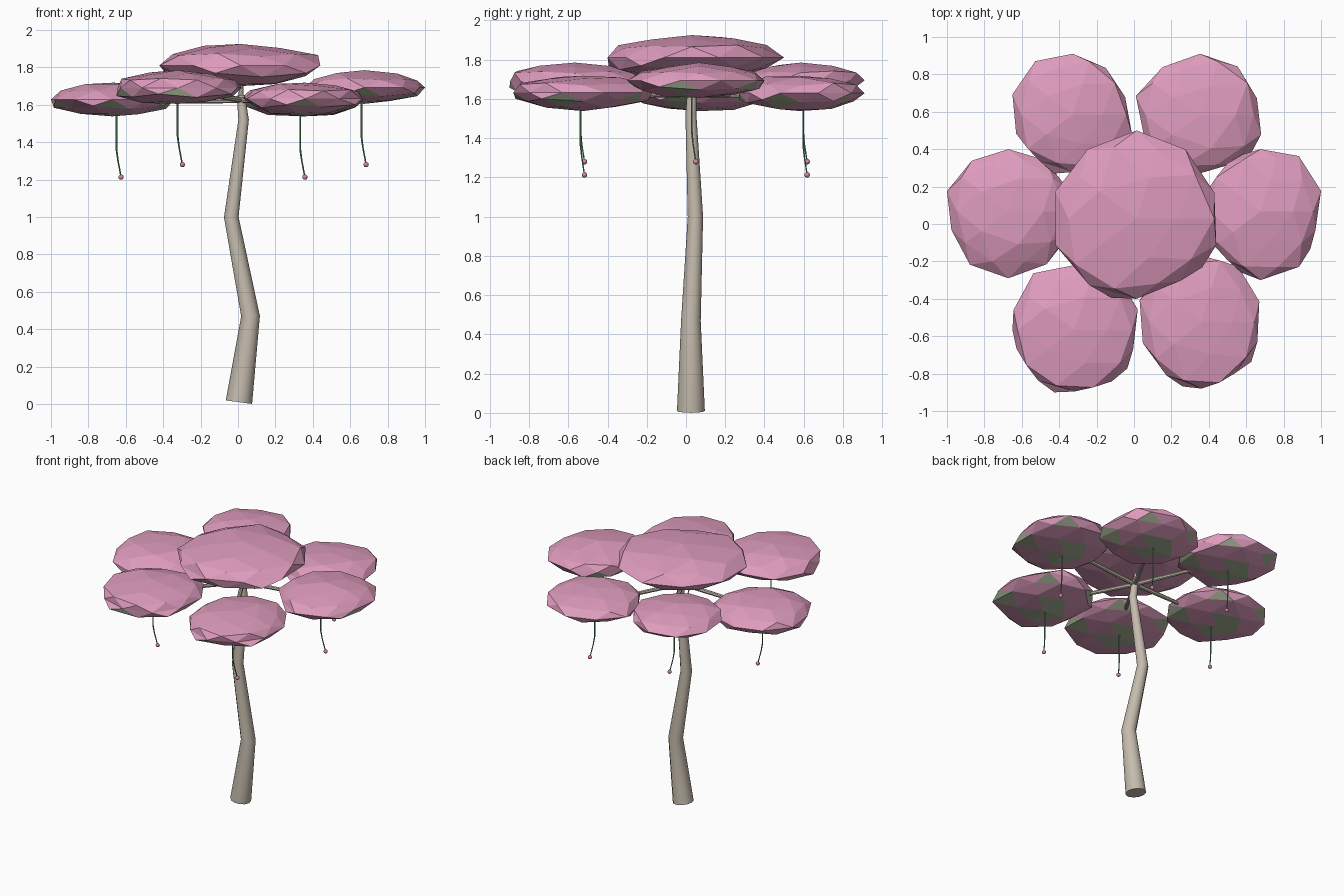
import bpy, bmesh, math, random
from mathutils import Vector

if "Cube" in bpy.data.objects:
    bpy.data.objects.remove(bpy.data.objects["Cube"])


def material(name, rgb):
    m = bpy.data.materials.new(name)
    m.use_nodes = True
    m.diffuse_color = (*rgb, 1)
    m.node_tree.nodes["Principled BSDF"].inputs["Base Color"].default_value = (*rgb, 1)
    return m


PINK = material("blossom pink", (0.73, 0.33, 0.51))
SAGE = material("sage underside", (0.40, 0.46, 0.32))
BARK = material("pale bark", (0.56, 0.50, 0.42))
VINE = material("vine green", (0.13, 0.34, 0.15))
BEAD = material("bead pink", (0.65, 0.25, 0.35))


def tube(name, points, radii, mat, sides=12):
    """Round tapering tube through the points, with closed ends."""
    curve = bpy.data.curves.new(name, "CURVE")
    curve.dimensions = "3D"
    curve.bevel_depth = 1
    curve.bevel_resolution = sides // 2 - 2
    curve.use_fill_caps = True
    spline = curve.splines.new("POLY")
    spline.points.add(len(points) - 1)
    for p, co, r in zip(spline.points, points, radii):
        p.co = (*co, 1)
        p.radius = r
    obj = bpy.data.objects.new(name, curve)
    bpy.context.collection.objects.link(obj)
    bpy.ops.object.select_all(action="DESELECT")
    obj.select_set(True)
    bpy.context.view_layer.objects.active = obj
    bpy.ops.object.convert(target="MESH")
    obj = bpy.context.object
    obj.data.materials.clear()
    obj.data.materials.append(mat)
    bpy.ops.object.shade_smooth_by_angle(angle=math.radians(40))


def blossom(name, low, high, seed, sage_faces=10):
    """Faceted flattened clump fitted to a box; its first, lowest faces are sage."""
    rng = random.Random(seed)
    bm = bmesh.new()
    bmesh.ops.create_icosphere(bm, subdivisions=2, radius=1)
    bm.faces.ensure_lookup_table()
    bm.verts.ensure_lookup_table()
    for f in bm.faces[:sage_faces]:
        f.material_index = 1
    for v in bm.verts:
        v.co *= rng.uniform(0.92, 1.07)
    # Two low corners swell outward, so their sage faces show at the rim
    for v in bm.verts[1:3]:
        v.co.xy = v.co.xy.normalized() * 1.0
        v.co.z = -0.36
    for axis in range(3):
        values = [v.co[axis] for v in bm.verts]
        lo, hi = min(values), max(values)
        for v in bm.verts:
            t = (v.co[axis] - lo) / (hi - lo)
            v.co[axis] = low[axis] + t * (high[axis] - low[axis])
    mesh = bpy.data.meshes.new(name)
    bm.to_mesh(mesh)
    bm.free()
    mesh.materials.append(PINK)
    mesh.materials.append(SAGE)
    bpy.context.collection.objects.link(bpy.data.objects.new(name, mesh))


# Crooked trunk
tube("trunk",
     [(0.005, 0.025, 0.01), (0.067, 0.025, 0.47), (-0.036, 0.048, 1.0),
      (0.03, 0.025, 1.52), (0.015, 0.03, 1.65)],
     [0.071, 0.05, 0.039, 0.028, 0.022], BARK)

# Crown blossom with its short branch
blossom("crown_blossom", (-0.42, -0.40, 1.70), (0.44, 0.50, 1.925), 3, sage_faces=0)
tube("crown_branch", [(0.015, 0.03, 1.6), (0.02, 0.04, 1.78)], [0.016, 0.01], BARK, 8)

# Ring of six blossoms, anticlockwise from the left: x and y limits
RING = [
    ("left", 0.36, 1.0, -0.30, 0.40),
    ("back_left", 0.01, 0.68, 0.27, 0.91),
    ("back_right", -0.65, -0.01, 0.27, 0.91),
    ("right", -1.0, -0.34, -0.29, 0.40),
    ("front_right", -0.65, 0.02, -0.90, -0.22),
    ("front_left", 0.03, 0.67, -0.88, -0.17),
]
for i, (side, x0, x1, y0, y1) in enumerate(RING):
    drop = 0.067 * (i % 2)
    blossom(side + "_blossom", (x0, y0, 1.605 - drop), (x1, y1, 1.785 - drop), 10 + i)

    # Branch from the trunk top out into the blossom
    a = math.radians(60 * i)
    foot = Vector((0.005 + 0.655 * math.cos(a), 0.03 + 0.655 * math.sin(a), 1.68 - drop))
    hub = Vector((0.018, 0.03, 1.625))
    tube(side + "_branch", [hub, hub.lerp(foot, 0.85)], [0.016, 0.011], BARK, 8)

    # Hanging vine ending in a bead
    tip = foot + Vector((0.025, 0.02, -0.4))
    tube(side + "_vine",
         [foot, foot + Vector((0, 0, -0.25)), foot + Vector((0.008, 0.006, -0.31)), tip],
         [0.005, 0.005, 0.004, 0.004], VINE, 6)
    bpy.ops.mesh.primitive_uv_sphere_add(segments=12, ring_count=8, radius=0.014, location=tip)
    bead = bpy.context.object
    bead.name = side + "_bead"
    bead.data.materials.append(BEAD)
    bpy.ops.object.shade_smooth()
